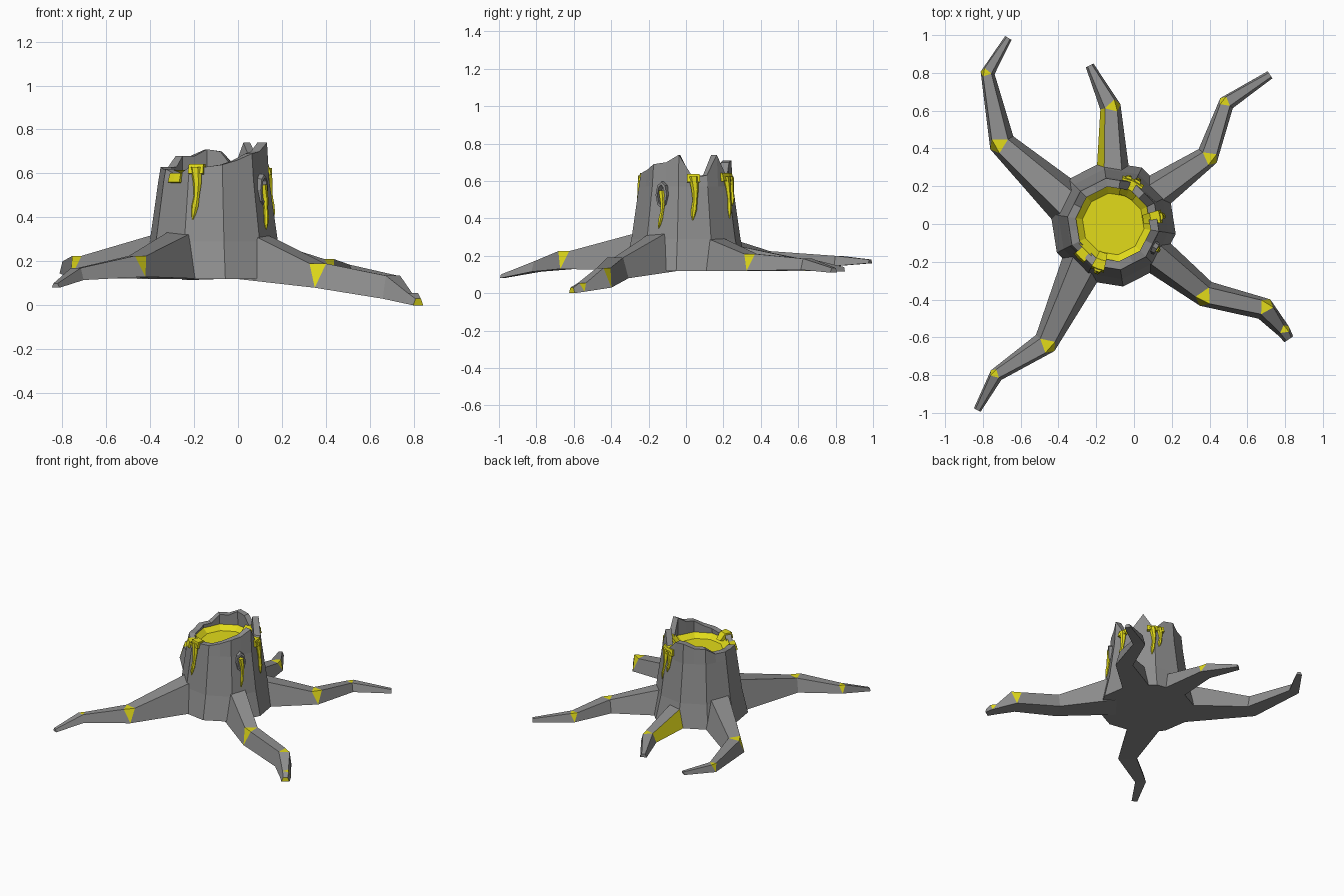
import bpy, bmesh
from math import cos, sin, radians
from mathutils import Vector

cube = bpy.data.objects.get("Cube")
if cube:
    bpy.data.objects.remove(cube, do_unlink=True)


def material(name, colour):
    m = bpy.data.materials.new(name)
    m.use_nodes = True
    m.diffuse_color = (*colour, 1)
    m.node_tree.nodes["Principled BSDF"].inputs["Base Color"].default_value = (*colour, 1)
    return m


GREY = material("grey_bark", (0.27, 0.27, 0.27))
YELLOW = material("yellow_slime", (0.76, 0.71, 0.01))
CX = -0.11


def finish(name, bm, mats):
    bmesh.ops.recalc_face_normals(bm, faces=bm.faces)
    me = bpy.data.meshes.new(name)
    bm.to_mesh(me)
    bm.free()
    for m in mats:
        me.materials.append(m)
    ob = bpy.data.objects.new(name, me)
    bpy.context.collection.objects.link(ob)
    return ob


def bridge(bm, a, b):
    n = len(a)
    return [bm.faces.new((a[i], a[(i + 1) % n], b[(i + 1) % n], b[i])) for i in range(n)]


def polar(r, deg, z):
    return Vector((CX + r * cos(radians(deg)), r * sin(radians(deg)), z))


def wall_radius(z):
    return 0.25 + max(0, 0.63 - z) * 0.12


# Trunk: ten flat sides, each split in two so that the rim can be jagged
RIM = [.64, .66, .69, .70, .74, .62, .63, .74, .62, .70,
       .71, .68, .68, .63, .63, .62, .62, .59, .63, .63]


def trunk_ring(bm, r, z):
    ring = []
    for i in range(20):
        flat = cos(radians(18)) if i % 2 else 1
        ring.append(bm.verts.new(polar(r * flat, -81 + 18 * i, z if z else RIM[i])))
    return ring


bm = bmesh.new()
rings = [trunk_ring(bm, r, z) for r, z in
         ((.335, .12), (.295, .29), (.255, .57), (.245, None), (.2, None), (.205, .54))]
for a, b in zip(rings, rings[1:]):
    bridge(bm, a, b)
bm.faces.new(rings[0])
bm.faces.new(rings[-1])
trunk = finish("trunk", bm, [GREY])

# Knot hole cut into the trunk wall, with a raised collar round it
KNOT = -30
out = polar(1, KNOT, 0) - Vector((CX, 0, 0))
side = Vector((-out.y, out.x, 0))


def oval(bm, w, h, r, z=0.525):
    mid = polar(r, KNOT, z)
    return [bm.verts.new(mid + side * w * cos(radians(45 * i)) + Vector((0, 0, h * sin(radians(45 * i)))))
            for i in range(8)]


bm = bmesh.new()
a, b = oval(bm, .022, .055, .225), oval(bm, .022, .055, .35)
bridge(bm, a, b)
bm.faces.new(a)
bm.faces.new(b)
cutter = finish("knot_cutter", bm, [GREY])
cutter.hide_render = True
mod = trunk.modifiers.new("knot", "BOOLEAN")
mod.operation, mod.object, mod.solver = "DIFFERENCE", cutter, "EXACT"
bpy.context.view_layer.objects.active = trunk
bpy.ops.object.modifier_apply(modifier="knot")
bpy.data.objects.remove(cutter, do_unlink=True)

bm = bmesh.new()
loops = [oval(bm, .022, .055, .24), oval(bm, .022, .055, .268),
         oval(bm, .034, .07, .266), oval(bm, .036, .074, .24)]
for i in range(4):
    bridge(bm, loops[i], loops[(i + 1) % 4])
finish("knot_collar", bm, [GREY])

# Slime pool: flat middle with a sloping edge
bm = bmesh.new()
edge, middle = trunk_ring(bm, .212, .615), trunk_ring(bm, .165, .575)
bridge(bm, edge, middle)
bm.faces.new(middle)
finish("slime_pool", bm, [YELLOW])


# Slime drips: six-sided strands with a bulge near the lower end
def drip(name, deg, top, bottom, width):
    bm = bmesh.new()
    prev = None
    for t, s in ((0, 1), (.3, .75), (.55, .5), (.75, .62), (.9, .4), (1, .08)):
        z = top + (bottom - top) * t
        mid = polar(wall_radius(z) * .985, deg + 2 * sin(4 * t), z)
        o = (mid - Vector((CX, 0, z))).normalized()
        s2 = Vector((-o.y, o.x, 0))
        ring = [bm.verts.new(mid + s2 * width * s * cos(radians(60 * i)) + o * .022 * s * sin(radians(60 * i)))
                for i in range(6)]
        if prev:
            bridge(bm, prev, ring)
        else:
            bm.faces.new(ring)
        prev = ring
    bm.faces.new(prev)
    finish(name, bm, [YELLOW])


# Slime spilling from the pool over the rim
def spill(name, deg, spread, z):
    bm = bmesh.new()
    rows = []
    for r, h in ((.16, -.035), (.2, .012), (.25, .012), (.262, -.03), (.2, -.04)):
        rows.append([bm.verts.new(polar(r, deg + k * spread, z + h)) for k in (-1, 0, 1)])
    for i in range(5):
        a, b = rows[i], rows[(i + 1) % 5]
        for k in range(2):
            bm.faces.new((a[k], a[k + 1], b[k + 1], b[k]))
    for k in (0, 2):
        bm.faces.new([row[k] for row in rows])
    finish(name, bm, [YELLOW])


drip("front_drip", -109, .63, .39, .027)
drip("left_drip", 9, .625, .39, .026)
drip("knot_drip", KNOT, .55, .345, .02)
drip("back_drip_long", 60, .625, .40, .024)
drip("back_drip_short", 71, .625, .47, .022)
spill("front_spill", -109, 8, .63)
spill("left_spill", 9, 8, .625)
spill("back_spill", 65, 14, .63)
spill("front_right_spill", -135, 8, .59)


# Roots: tapered four-sided limbs with yellow wedges on the outside of each bend
def root(name, path, yellow_side=False, yellow_tip=False):
    bm = bmesh.new()
    pts = [Vector((p[0], p[1], 0)) for p in path]
    last = len(pts) - 1
    prev = None
    for i, (x, y, top, bottom, w) in enumerate(path):
        d_in = (pts[i] - pts[max(i - 1, 0)]).normalized()
        d_out = (pts[min(i + 1, last)] - pts[i]).normalized()
        d = (d_in + d_out).normalized()
        left = Vector((-d.y, d.x, 0))
        co = [pts[i] + left * w * k + Vector((0, 0, z)) for k, z in
              ((.5, bottom), (-.5, bottom), (-.27, top), (.27, top))]
        ring = [bm.verts.new(c) for c in co]
        nxt = list(ring)
        yellow = []
        if 0 < i < last:
            # the outer top corner is split to form the wedge
            k = 2 if d_in.cross(d_out).z > 0 else 3
            ring[k].co -= d * w * .3
            nxt[k] = bm.verts.new(co[k] + d * w * .3)
            yellow = [bm.faces.new((ring[k], nxt[k], ring[5 - k])),
                      bm.faces.new((ring[k], ring[3 - k], nxt[k]))]
        if prev:
            faces = bridge(bm, prev, ring)
            if yellow_side and i == 1:
                yellow.append(faces[3])
        if i in (0, last):
            cap = bm.faces.new(ring)
            if i and yellow_tip:
                yellow += [cap]
        for f in yellow:
            f.material_index = 1
        prev = nxt
    finish(name, bm, [GREY, YELLOW])


root("front_right_root", [(-.25, -.17, .34, .12, .24), (-.47, -.63, .225, .13, .13),
                          (-.73, -.80, .17, .115, .075), (-.83, -.985, .10, .08, .04)])
root("front_left_root", [(.06, -.12, .34, .12, .21), (.38, -.37, .19, .08, .14),
                         (.69, -.45, .135, .03, .12), (.79, -.565, .055, .008, .075),
                         (.82, -.61, .03, 0, .055)], yellow_tip=True)
root("back_left_root", [(.05, .12, .31, .12, .21), (.39, .36, .21, .12, .12),
                        (.49, .64, .185, .125, .085), (.72, .79, .135, .11, .045)])
root("back_root", [(-.11, .24, .26, .12, .18), (-.125, .62, .185, .12, .11),
                   (-.235, .84, .14, .115, .045)], yellow_side=True)
root("back_right_root", [(-.31, .07, .33, .12, .25), (-.7, .43, .225, .125, .14),
                         (-.775, .8, .2, .145, .075), (-.665, .985, .18, .16, .04)])
